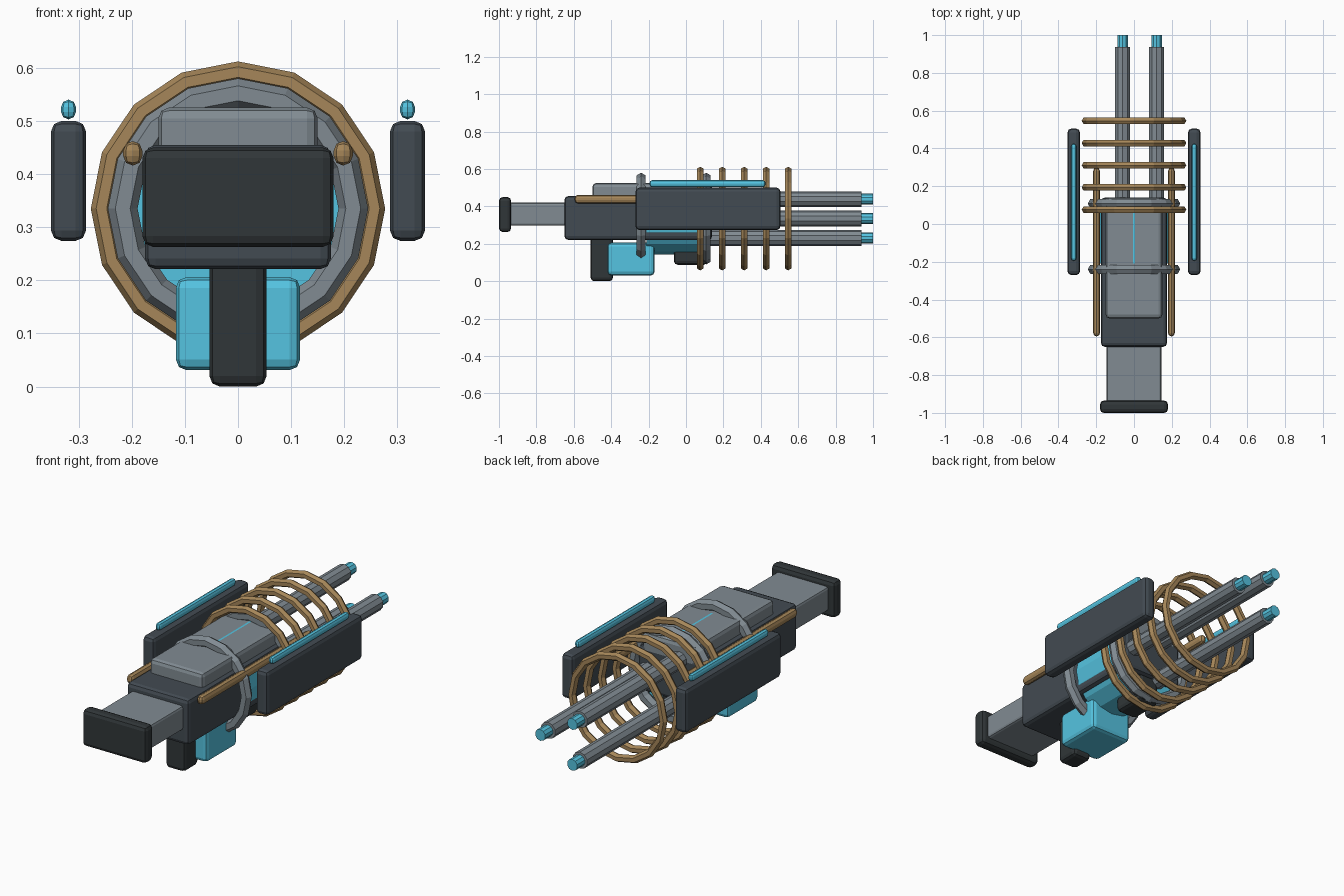
import bpy
import math

if "Cube" in bpy.data.objects:
    bpy.data.objects.remove(bpy.data.objects["Cube"])

AXIS_Z = 0.335  # height of the barrel axis


def material(name, rgb):
    m = bpy.data.materials.new(name)
    m.diffuse_color = (*rgb, 1)
    m.use_nodes = True
    m.node_tree.nodes["Principled BSDF"].inputs["Base Color"].default_value = m.diffuse_color
    return m


STEEL = material("steel", (0.22, 0.26, 0.29))
SLATE = material("slate", (0.055, 0.07, 0.085))
BLACK = material("black", (0.03, 0.037, 0.04))
BLUE = material("glow_blue", (0.09, 0.55, 0.75))
COPPER = material("copper", (0.38, 0.24, 0.10))


def finish(name, mat):
    ob = bpy.context.object
    ob.name = name
    ob.data.materials.append(mat)
    return ob


def box(name, x, y, z, mat, bevel=0.02, segments=2):
    """Bevelled box from (min, max) ranges."""
    size = [r[1] - r[0] for r in (x, y, z)]
    bpy.ops.mesh.primitive_cube_add(size=1, location=[sum(r) / 2 for r in (x, y, z)])
    ob = finish(name, mat)
    for v in ob.data.vertices:
        v.co = [c * s for c, s in zip(v.co, size)]
    mod = ob.modifiers.new("bevel", "BEVEL")
    mod.width, mod.segments = bevel, segments
    return ob


def tube(name, x, z, r, y0, y1, sides, mat):
    """Cylinder running along y."""
    bpy.ops.mesh.primitive_cylinder_add(vertices=sides, radius=r, depth=y1 - y0,
                                        location=(x, (y0 + y1) / 2, z),
                                        rotation=(math.pi / 2, 0, 0))
    return finish(name, mat)


def ring(name, y, major, minor, mat):
    bpy.ops.mesh.primitive_torus_add(major_segments=16, minor_segments=6,
                                     major_radius=major, minor_radius=minor,
                                     location=(0, y, AXIS_Z),
                                     rotation=(math.pi / 2, 0, 0))
    return finish(name, mat)


# Stock, receiver and grips
box("butt_plate", (-0.18, 0.18), (-1.0, -0.935), (0.263, 0.45), BLACK)
box("stock", (-0.145, 0.145), (-0.95, -0.62), (0.297, 0.42), STEEL, 0.012)
box("receiver", (-0.175, 0.175), (-0.65, 0.14), (0.221, 0.455), SLATE)
box("top_cover", (-0.15, 0.15), (-0.5, 0.14), (0.40, 0.525), STEEL)
box("rear_grip", (-0.054, 0.054), (-0.51, -0.39), (0.0, 0.26), BLACK)
box("magazine", (-0.117, 0.117), (-0.42, -0.168), (0.031, 0.206), BLUE)
box("fore_grip", (-0.06, 0.06), (-0.065, 0.115), (0.088, 0.25), BLACK)

# Energy core with its two end rings
tube("energy_core", 0, AXIS_Z, 0.191, -0.21, 0.10, 16, BLUE)
for label, y in (("rear", -0.24), ("front", 0.108)):
    ring(label + "_core_ring", y, 0.217, 0.028, STEEL)

# Copper coil rings
for i in range(5):
    ring(f"coil_ring_{i + 1}", 0.076 + 0.1175 * i, 0.257, 0.02, COPPER)

# Three barrels with glowing tips
for i in range(3):
    a = i * math.tau / 3
    x, z = 0.12 * math.cos(a), AXIS_Z + 0.12 * math.sin(a)
    tube(f"barrel_{i + 1}", x, z, 0.042, 0.08, 0.938, 10, STEEL)
    tube(f"barrel_tip_{i + 1}", x, z, 0.029, 0.92, 1.0, 10, BLUE)

# Side shields, light strips and copper conduits
for side, s in (("left", -1), ("right", 1)):
    def xs(c, half):
        return (s * c - half, s * c + half)
    box(side + "_shield", xs(0.319, 0.033), (-0.27, 0.505), (0.274, 0.5), SLATE)
    box(side + "_light_strip", xs(0.319, 0.014), (-0.195, 0.425), (0.503, 0.54), BLUE, 0.0138)
    box(side + "_conduit", xs(0.198, 0.018), (-0.595, 0.298), (0.416, 0.462), COPPER, 0.0178)
